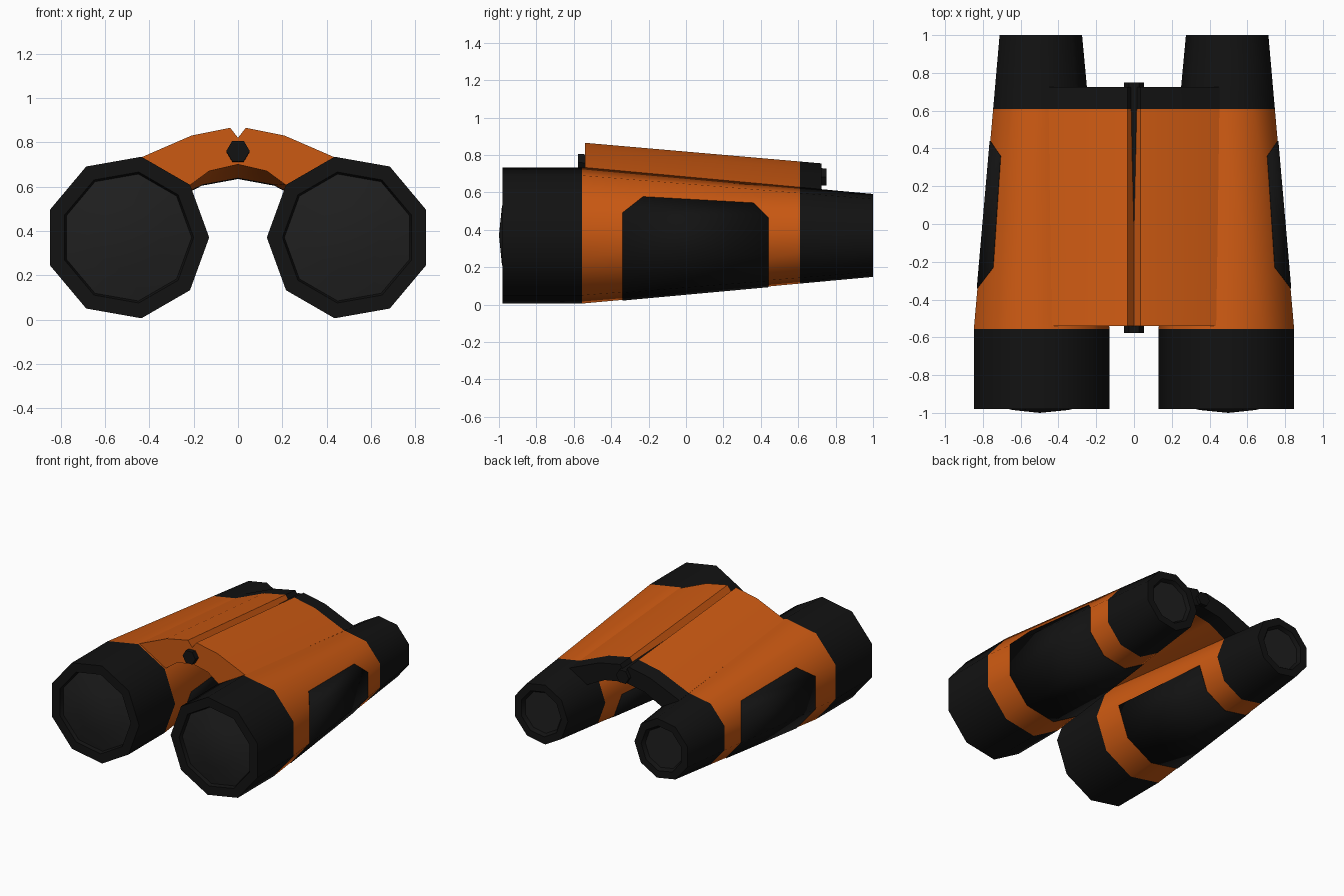
import bpy, bmesh, math

if "Cube" in bpy.data.objects:
    bpy.data.objects.remove(bpy.data.objects["Cube"])

CX, CZ, SIDES = 0.5, 0.37, 9


def material(name, rgb):
    m = bpy.data.materials.new(name)
    m.diffuse_color = (*rgb, 1)
    m.use_nodes = True
    m.node_tree.nodes["Principled BSDF"].inputs["Base Color"].default_value = m.diffuse_color
    return m


ORANGE = material("orange_rubber", (0.6, 0.1, 0.006))
BLACK = material("black_rubber", (0.006, 0.006, 0.006))
GLASS = material("dark_glass", (0.014, 0.014, 0.014))


def make(name, verts, faces, mat, mirror=False, angle=50):
    me = bpy.data.meshes.new(name)
    me.from_pydata(verts, [], faces)
    bm = bmesh.new()
    bm.from_mesh(me)
    bmesh.ops.remove_doubles(bm, verts=bm.verts, dist=1e-5)
    bmesh.ops.recalc_face_normals(bm, faces=bm.faces)
    bm.to_mesh(me)
    bm.free()
    me.materials.append(mat)
    ob = bpy.data.objects.new(name, me)
    bpy.context.collection.objects.link(ob)
    bpy.ops.object.select_all(action='DESELECT')
    ob.select_set(True)
    bpy.context.view_layer.objects.active = ob
    bpy.ops.object.shade_smooth_by_angle(angle=math.radians(angle))
    if mirror:
        ob.modifiers.new("Mirror", 'MIRROR').use_mirror_merge = False
    return ob


def loft(rings):
    n = len(rings[0])
    faces = [(k * n + i, k * n + (i + 1) % n, (k + 1) * n + (i + 1) % n, (k + 1) * n + i)
             for k in range(len(rings) - 1) for i in range(n)]
    return [v for r in rings for v in r], faces


def on_barrel(deg, r, y):
    a = math.radians(deg)
    return (CX + r * math.cos(a), y, CZ + r * math.sin(a))


def lathe(name, profile, mat):
    """Nine-sided turned part around the barrel axis, mirrored to both barrels."""
    rings = [[on_barrel(180 + 360 / SIDES * i, r, y) for i in range(SIDES)] for r, y in profile]
    return make(name, *loft(rings), mat, mirror=True)


def taper(y):
    return 0.37 - 0.0932 * (y + 0.555)


# Barrels: objective housing, tapered body, eyepiece
lathe("objective_housing", [(0.37, -0.555), (0.37, -0.98), (0.30, -0.98), (0.285, -0.94)], BLACK)
lathe("barrel_body", [(taper(-0.555), -0.555), (taper(0.61), 0.61)], ORANGE)
lathe("eyepiece", [(taper(0.61), 0.61), (taper(1), 1.0), (0.17, 1.0), (0.15, 0.97)], BLACK)

# Lenses
lathe("objective_lens", [(0.292, -0.955), (0.15, -0.985), (0, -1.0)], GLASS)
lathe("eyepiece_lens", [(0.155, 0.975), (0, 0.975)], GLASS)

# Grip panels wrapped under each barrel, with clipped upper corners
GAP = 0.004
front, back = [], []
for deg in range(180, 381, 40):
    front.append(on_barrel(deg, taper(-0.34) + GAP, -0.34))
    back.append(on_barrel(deg, taper(0.44) + GAP, 0.44))
half = math.cos(math.radians(20))
front.append(on_barrel(400, (taper(-0.23) + GAP) * half, -0.23))
back.append(on_barrel(400, (taper(0.36) + GAP) * half, 0.36))
n = len(front)
grip = make("grip_panel", front + back,
            [(i, i + 1, n + i + 1, n + i) for i in range(n - 1)], BLACK, mirror=True)
solid = grip.modifiers.new("Solidify", 'SOLIDIFY')
solid.thickness = 0.006

# Bridge between the barrels: half profiles (x, z) at the front and rear
FRONT = [(0, 0.82), (0.035, 0.865), (0.21, 0.83), (0.436, 0.732), (0.4, 0.6),
         (0.217, 0.606), (0.13, 0.67), (0, 0.70)]
REAR = [(0, 0.715), (0.035, 0.765), (0.21, 0.73), (0.452, 0.627), (0.4, 0.5),
        (0.30, 0.537), (0.16, 0.61), (0, 0.64)]


def section(y):
    t = (y + 0.54) / 1.15
    pts = [(a[0] + (b[0] - a[0]) * t, y, a[1] + (b[1] - a[1]) * t) for a, b in zip(FRONT, REAR)]
    return pts + [(-x, yy, z) for x, yy, z in pts[-2:0:-1]]


def prism(name, rings, mat, angle=40):
    verts, faces = loft(rings)
    k = len(rings[0])
    faces += [tuple(range(k)), tuple(range(k, 2 * k))]
    return make(name, verts, faces, mat, angle=angle)


prism("bridge", [section(-0.54), section(0.61)], ORANGE)
prism("bridge_rear_cap", [section(0.61), section(0.725)], BLACK)

# Sloping hexagonal hinge pin
prism("hinge_pin", [[(0.053 * math.cos(math.radians(60 * i)), y,
                      z + 0.053 * math.sin(math.radians(60 * i))) for i in range(6)]
                    for y, z in ((-0.578, 0.76), (0.75, 0.682))], BLACK)
